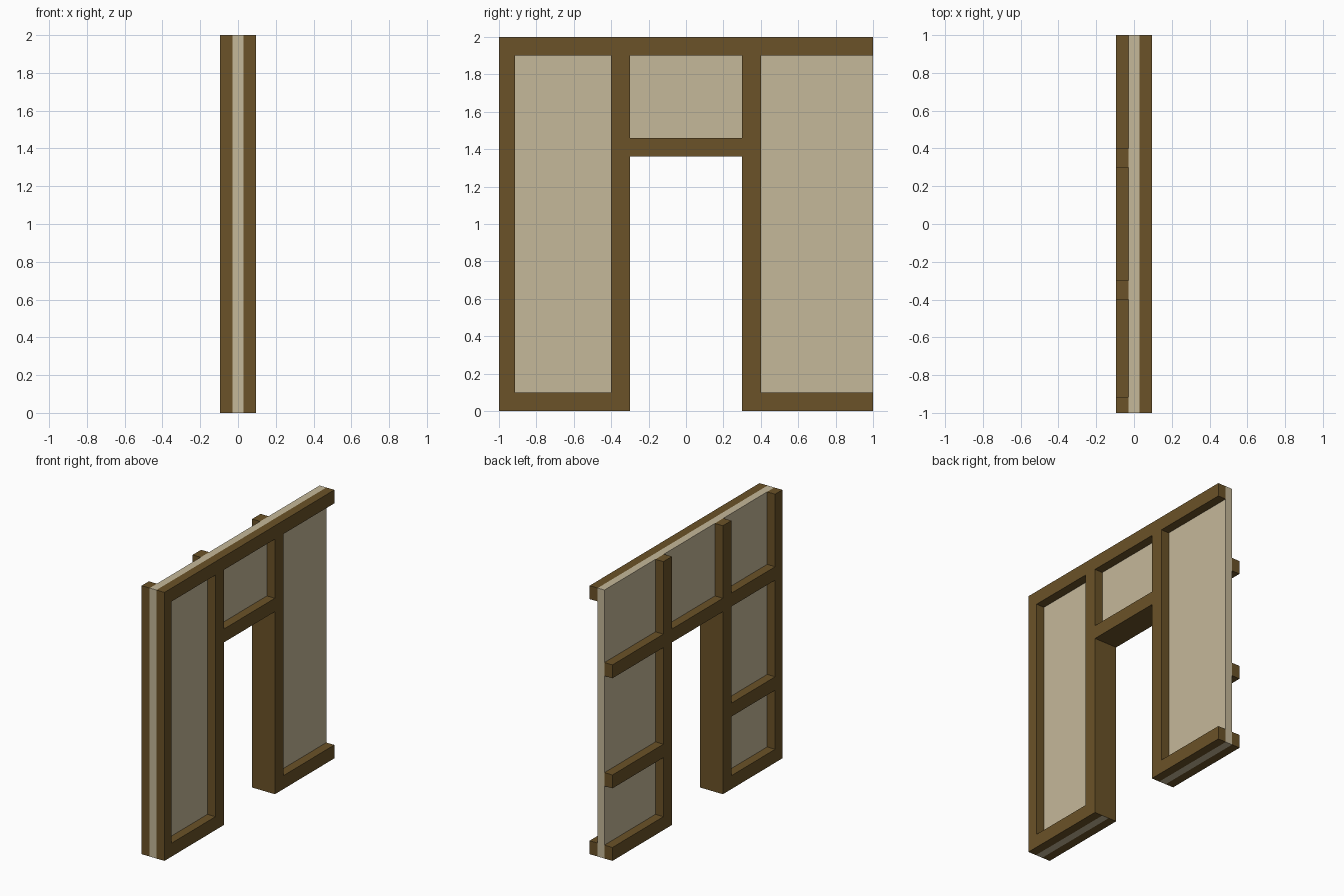
import bpy
import bmesh

if "Cube" in bpy.data.objects:
    bpy.data.objects.remove(bpy.data.objects["Cube"])

T = 0.028                    # half thickness of the plaster panel
X_BACK, X_FRONT = -0.094, 0.094
DOOR, JAMB = 0.30, 0.40      # inner and outer edge of the door posts
HEAD, LINTEL = 1.36, 1.46    # underside and top of the lintel
END = -0.915                 # inner edge of the end post
BEAM = 0.10


def material(name, colour):
    mat = bpy.data.materials.new(name)
    mat.diffuse_color = colour
    mat.use_nodes = True
    mat.node_tree.nodes["Principled BSDF"].inputs["Base Color"].default_value = mat.diffuse_color
    return mat


timber = material("timber", (0.145, 0.085, 0.021, 1))
plaster = material("plaster", (0.56, 0.48, 0.32, 1))


def link(name, bm, mats):
    bmesh.ops.recalc_face_normals(bm, faces=bm.faces)
    mesh = bpy.data.meshes.new(name)
    bm.to_mesh(mesh)
    bm.free()
    for m in mats:
        mesh.materials.append(m)
    obj = bpy.data.objects.new(name, mesh)
    bpy.context.collection.objects.link(obj)
    return obj


def beam(name, side, y0, y1, z0, z1):
    """Timber on one face of the panel: side +1 is the +x face, -1 the -x face."""
    x0, x1 = (T, X_FRONT) if side > 0 else (X_BACK, -T)
    bm = bmesh.new()
    bmesh.ops.create_cube(bm, size=1)
    for v in bm.verts:
        v.co = (x1 if v.co.x > 0 else x0,
                y1 if v.co.y > 0 else y0,
                z1 if v.co.z > 0 else z0)
    return link(name, bm, [timber])


# plaster panel with a doorway, its reveal lined in timber colour
outline = [(-1, 0), (-DOOR, 0), (-DOOR, HEAD), (DOOR, HEAD),
           (DOOR, 0), (1, 0), (1, 2), (-1, 2)]
bm = bmesh.new()
face = bm.faces.new([bm.verts.new((-T, y, z)) for y, z in outline])
ext = bmesh.ops.extrude_face_region(bm, geom=[face], use_keep_orig=True)
moved = [g for g in ext["geom"] if isinstance(g, bmesh.types.BMVert)]
bmesh.ops.translate(bm, verts=moved, vec=(2 * T, 0, 0))
for f in bm.faces:
    c = f.calc_center_median()
    if len(f.verts) == 4 and abs(c.y) < DOOR + 0.01 and 0.1 < c.z < HEAD + 0.01:
        f.material_index = 1
link("wall_panel", bm, [plaster, timber])

# parts shared by both faces: end post, door posts, lintel, sill beams
for side, label in ((1, "outer"), (-1, "inner")):
    top = 2 - BEAM if side > 0 else 2
    beam(label + "_end_post", side, -1, END, 0, top)
    beam(label + "_door_post_a", side, -JAMB, -DOOR, 0, top)
    beam(label + "_door_post_b", side, DOOR, JAMB, 0, top)
    beam(label + "_lintel", side, -DOOR, DOOR, HEAD, LINTEL)
    beam(label + "_sill_a", side, END, -JAMB, 0, BEAM)
    beam(label + "_sill_b", side, JAMB, 1, 0, BEAM)

# top beam on the +x face only
beam("outer_top_beam", 1, -1, 1, 2 - BEAM, 2)

# horizontal rails on the -x face only
for name, z in (("middle_rail", 0.54), ("upper_rail", HEAD)):
    beam(name + "_a", -1, END, -JAMB, z, z + BEAM)
    beam(name + "_b", -1, JAMB, 1, z, z + BEAM)
